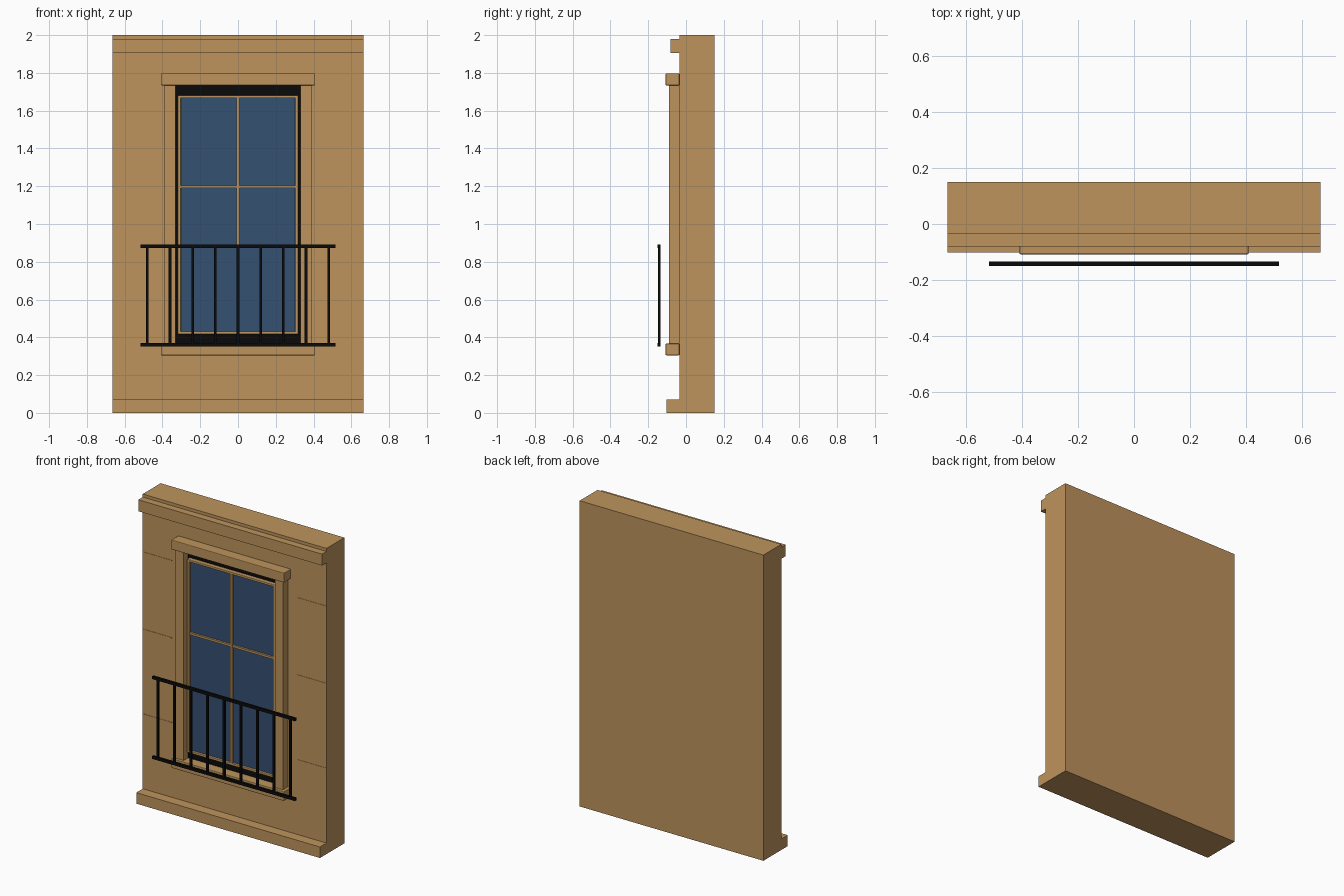
import bpy

if "Cube" in bpy.data.objects:
    bpy.data.objects.remove(bpy.data.objects["Cube"])


def material(name, rgb):
    m = bpy.data.materials.new(name)
    m.diffuse_color = (*rgb, 1)
    m.use_nodes = True
    m.node_tree.nodes["Principled BSDF"].inputs["Base Color"].default_value = m.diffuse_color
    return m


STONE = material("tan stone", (0.515, 0.295, 0.108))
GLASS = material("blue glass", (0.035, 0.082, 0.170))
BLACK = material("black iron", (0.003, 0.003, 0.003))


def box(name, x0, x1, y0, y1, z0, z1, mat, bevel=0.0):
    """Box given by its limits, optionally with small bevelled edges."""
    bpy.ops.mesh.primitive_cube_add(
        size=1, location=((x0 + x1) / 2, (y0 + y1) / 2, (z0 + z1) / 2))
    ob = bpy.context.object
    ob.name = name
    ob.scale = (x1 - x0, y1 - y0, z1 - z0)
    bpy.ops.object.transform_apply(location=False, rotation=False, scale=True)
    ob.data.materials.append(mat)
    if bevel:
        b = ob.modifiers.new("Bevel", 'BEVEL')
        b.width = bevel
        b.segments = 2
    return ob


WALL = -0.035   # front plane of the wall

# Wall block with base course and cornice
box("wall", -0.665, 0.665, WALL, 0.15, 0, 2, STONE)
box("base_course", -0.665, 0.665, -0.102, WALL, 0, 0.072, STONE)
box("cornice", -0.665, 0.665, -0.081, WALL, 1.905, 1.98, STONE)

# Thin stone joints on both sides of the window
for i, z in enumerate((0.56, 1.115, 1.62)):
    for side, x in (("left", -0.56), ("right", 0.56)):
        box(f"joint_{side}_{i}", x - 0.105, x + 0.105, WALL - 0.002, WALL,
            z - 0.003, z + 0.003, STONE)

# Window surround
box("lintel", -0.408, 0.408, -0.108, WALL, 1.734, 1.797, STONE, 0.004)
box("sill", -0.408, 0.408, -0.108, WALL, 0.305, 0.367, STONE, 0.004)
for side, s in (("left", -1), ("right", 1)):
    xa, xb = sorted((s * 0.33, s * 0.388))
    box("jamb_" + side, xa, xb, -0.09, WALL, 0.367, 1.734, STONE)

# Dark reveal plate behind the window, and the glass
box("dark_reveal", -0.33, 0.33, -0.043, WALL, 0.367, 1.734, BLACK)
box("glass", -0.308, 0.308, -0.057, -0.043, 0.425, 1.673, GLASS)

# Window frame and glazing bars
for side, s in (("left", -1), ("right", 1)):
    xa, xb = sorted((s * 0.303, s * 0.319))
    box("frame_" + side, xa, xb, -0.072, -0.043, 0.416, 1.681, STONE, 0.003)
box("frame_bottom", -0.315, 0.315, -0.072, -0.043, 0.416, 0.431, STONE, 0.003)
box("frame_top", -0.315, 0.315, -0.072, -0.043, 1.666, 1.681, STONE, 0.003)
box("mullion", -0.008, 0.008, -0.071, -0.05, 0.425, 1.673, STONE)
box("transom", -0.308, 0.308, -0.070, -0.05, 1.19, 1.204, STONE)

# Balcony railing
RAIL_Y = -0.142
for name, z in (("rail_top", 0.882), ("rail_bottom", 0.36)):
    box(name, -0.517, 0.517, RAIL_Y - 0.008, RAIL_Y + 0.008,
        z - 0.009, z + 0.009, BLACK)
for i in range(9):
    x = (i - 4) * 0.12
    box(f"baluster_{i}", x - 0.007, x + 0.007, RAIL_Y - 0.006, RAIL_Y + 0.006,
        0.36, 0.882, BLACK)
